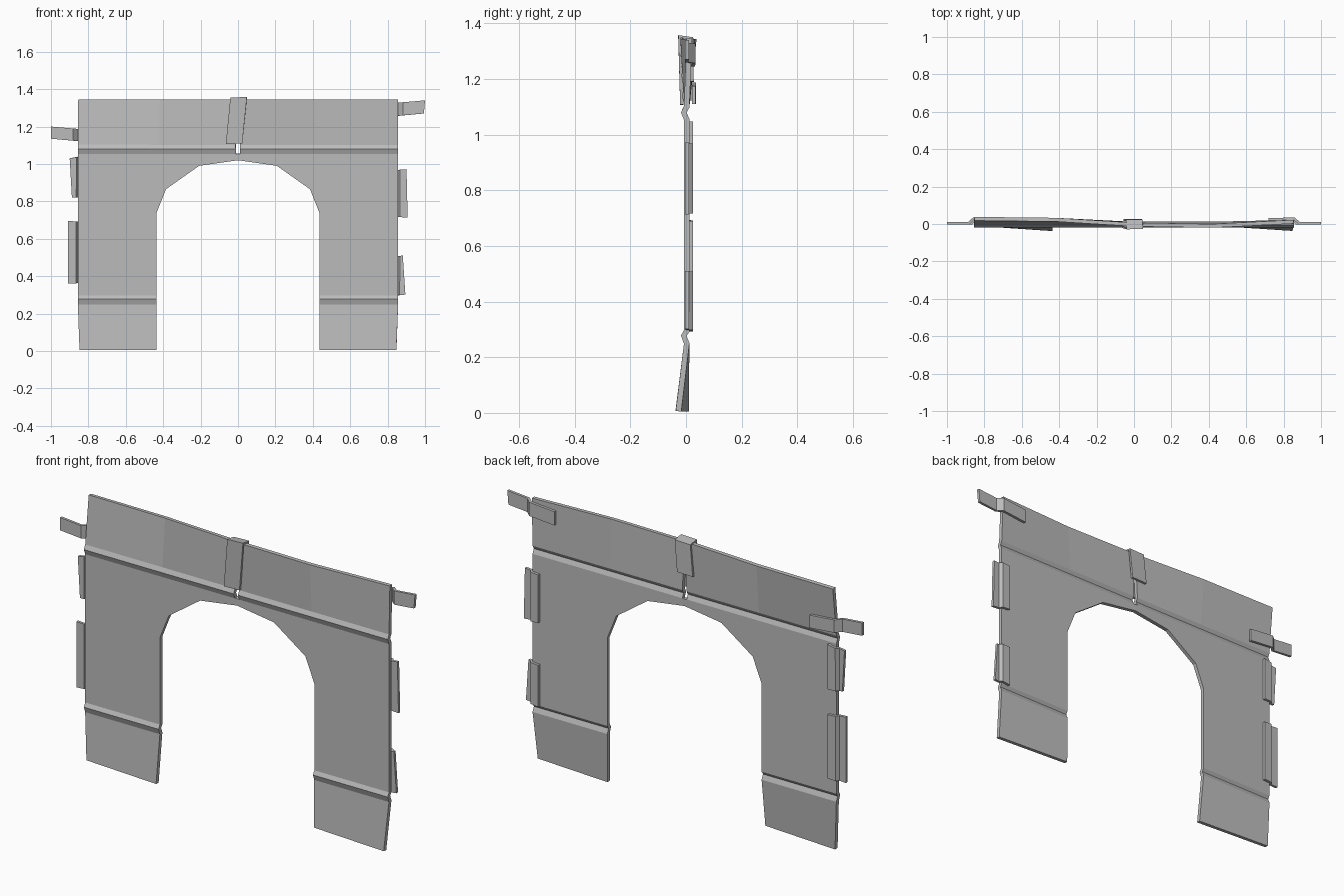
import bpy
import bmesh

cube = bpy.data.objects.get("Cube")
if cube:
    bpy.data.objects.remove(cube, do_unlink=True)

grey = bpy.data.materials.new("plain_grey")
grey.use_nodes = True
COLOUR = (0.5, 0.5, 0.5, 1)
grey.diffuse_color = COLOUR
grey.node_tree.nodes["Principled BSDF"].inputs["Base Color"].default_value = COLOUR


def finish(bm, name, thickness):
    """Turn an open sheet into a solid board."""
    bmesh.ops.remove_doubles(bm, verts=bm.verts, dist=0.0005)
    bmesh.ops.recalc_face_normals(bm, faces=bm.faces)
    mesh = bpy.data.meshes.new(name)
    bm.to_mesh(mesh)
    bm.free()
    mesh.materials.append(grey)
    obj = bpy.data.objects.new(name, mesh)
    bpy.context.collection.objects.link(obj)
    solid = obj.modifiers.new("board", "SOLIDIFY")
    solid.thickness = thickness
    solid.offset = 0
    return obj


def add_grid(bm, rows):
    """Join neighbouring rows of points with quads."""
    verts = [[bm.verts.new(p) for p in row] for row in rows]
    for low, high in zip(verts, verts[1:]):
        for i in range(len(low) - 1):
            bm.faces.new((low[i], low[i + 1], high[i + 1], high[i]))


# Main panel: wall with arch, folded feet and folded header, one half per side
PLANE = 0.0025
RIDGE = -0.008
ARCH = [(0.435, 0.74), (0.385, 0.865), (0.208, 0.99), (0, 1.02)]
EDGE, MID, JAMB, GAP = 0.856, 0.42, 0.435, 0.012
FOLD, HEAD, FOOT = 1.055, 1.10, 0.295
# y of the header's top edge (centre, middle, outer) and of the foot (inner, outer)
HALVES = {-1: ((-0.003, 0.023, 0.028), (-0.028, 0.0)),
          1: ((-0.003, -0.010, 0.012), (0.0, -0.027))}

bm = bmesh.new()
for side, (top_y, foot_y) in HALVES.items():
    outline = [(JAMB, FOOT)] + ARCH + [(0, FOLD), (GAP, FOLD), (MID, FOLD),
                                       (EDGE, FOLD), (EDGE, FOOT)]
    bm.faces.new([bm.verts.new((side * x, PLANE, z)) for x, z in outline])

    columns = (GAP, MID, EDGE)
    header = [[(side * x, y, z) for x in columns]
              for y, z in ((PLANE, FOLD), (RIDGE, 1.08), (PLANE, HEAD))]
    header.append([(side * x, y, 1.345) for x, y in zip((0.004, MID, EDGE - 0.002), top_y)])
    add_grid(bm, header)

    foot = [[(side * x, y, 0.006) for x, y in zip((JAMB, EDGE - 0.009), foot_y)]]
    foot += [[(side * x, y, z) for x in (JAMB, EDGE)]
             for y, z in ((PLANE, 0.25), (RIDGE, 0.277), (PLANE, FOOT))]
    add_grid(bm, foot)
finish(bm, "arched_panel", 0.02)


def bent_tab(name, side, path, bottom, top, skew=0.0):
    """Strip glued to the back that steps forward past the panel edge.
    bottom and top give z at the inner and outer ends."""
    x0, x1 = path[0][0], path[-1][0]
    rows = []
    for ends, shift in ((bottom, -skew), (top, skew)):
        row = []
        for i, (x, y) in enumerate(path):
            t = (x - x0) / (x1 - x0)
            dx = shift if i == len(path) - 1 else 0
            row.append((side * (x + dx), y, ends[0] + (ends[1] - ends[0]) * t))
        rows.append(row)
    bm = bmesh.new()
    add_grid(bm, rows)
    finish(bm, name, 0.014)


# Long straps near the top corners
bent_tab("right_strap", -1, [(0.72, 0.028), (0.857, 0.029), (0.885, 0.003), (1.0, 0.003)],
         (1.11, 1.135), (1.175, 1.2))
bent_tab("left_strap", 1, [(0.72, 0.025), (0.857, 0.028), (0.885, 0.003), (0.997, 0.003)],
         (1.245, 1.27), (1.315, 1.34), 0.003)

# Short tabs down the sides: side, reach, bottom, top, skew
TABS = {"right_upper_tab": (-1, 0.894, (0.82, 0.82), (1.048, 1.03), 0.006),
        "right_lower_tab": (-1, 0.908, (0.365, 0.36), (0.69, 0.695), 0),
        "left_upper_tab": (1, 0.904, (0.72, 0.713), (0.965, 0.972), -0.003),
        "left_lower_tab": (1, 0.888, (0.292, 0.302), (0.505, 0.51), -0.007)}
for name, (side, reach, bottom, top, skew) in TABS.items():
    bent_tab(name, side, [(0.815, 0.019), (0.856, 0.019), (0.868, 0.003), (reach, 0.003)],
             bottom, top, skew)

# Clip folded over the top edge, leaning slightly sideways
bm = bmesh.new()
rows = []
for y, z in ((-0.015, 1.108), (-0.024, 1.352), (0.02, 1.345), (0.022, 1.19)):
    centre = -0.021 + 0.1 * (z - 1.11)
    rows.append([(centre + dx, y, z + 0.03 * dx) for dx in (-0.044, 0.044)])
add_grid(bm, rows)
finish(bm, "top_clip", 0.012)
